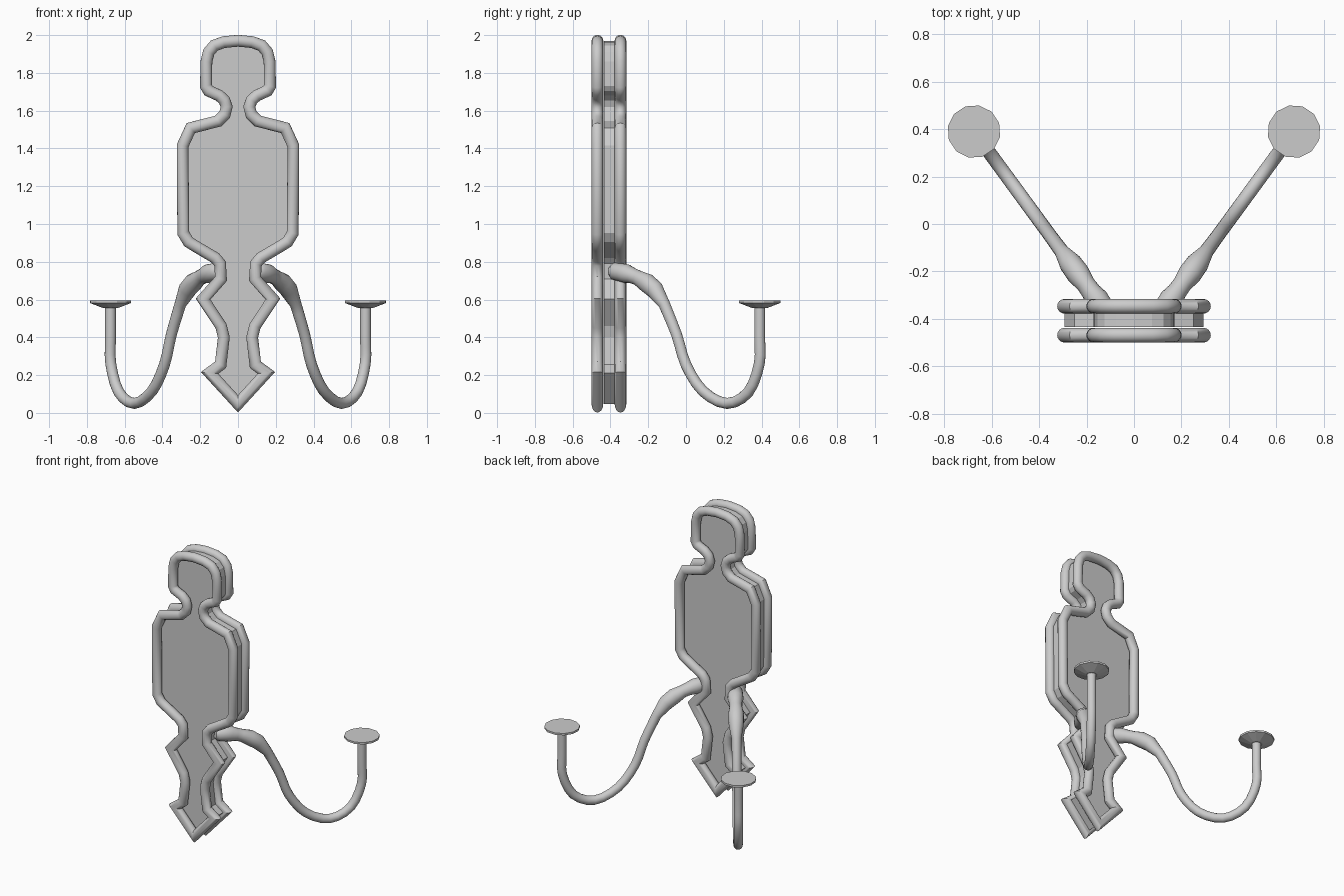
import bpy, bmesh
from math import sin, cos, pi, sqrt
from mathutils import Vector

if "Cube" in bpy.data.objects:
    bpy.data.objects.remove(bpy.data.objects["Cube"])


def finish(bm, name, angle=None):
    bmesh.ops.recalc_face_normals(bm, faces=bm.faces)
    me = bpy.data.meshes.new(name)
    bm.to_mesh(me)
    bm.free()
    ob = bpy.data.objects.new(name, me)
    bpy.context.collection.objects.link(ob)
    if angle:
        bpy.ops.object.select_all(action='DESELECT')
        ob.select_set(True)
        bpy.context.view_layer.objects.active = ob
        bpy.ops.object.shade_smooth_by_angle(angle=angle)
    return ob


def sweep(name, pts, radii, plane, closed, sides=16):
    """Round tube with mitred corners along a path lying in a plane."""
    bm = bmesh.new()
    n, rings = len(pts), []
    for i, p in enumerate(pts):
        a = pts[i - 1] if closed or i > 0 else None
        b = pts[(i + 1) % n] if closed or i < n - 1 else None
        d1 = (p - a).normalized() if a is not None else (b - p).normalized()
        d2 = (b - p).normalized() if b is not None else d1
        t = (d1 + d2).normalized()
        side = t.cross(plane) / max(t.dot(d1), 0.45)
        r = radii[i]
        rings.append([bm.verts.new(p + side * r * cos(k * 2 * pi / sides)
                                   + plane * r * sin(k * 2 * pi / sides))
                      for k in range(sides)])
    for i in range(n if closed else n - 1):
        A, B = rings[i], rings[(i + 1) % n]
        for k in range(sides):
            j = (k + 1) % sides
            bm.faces.new((A[k], A[j], B[j], B[k]))
    if not closed:
        bm.faces.new(rings[0])
        bm.faces.new(rings[-1])
    return finish(bm, name, 0.7)


def catmull(p, steps):
    """Smooth a list of vectors."""
    out = []
    for i in range(len(p) - 1):
        a, b, c, d = p[max(i - 1, 0)], p[i], p[i + 1], p[min(i + 2, len(p) - 1)]
        for s in range(steps):
            t = s / steps
            out.append(0.5 * (2 * b + (c - a) * t + (2 * a - 5 * b + 4 * c - d) * t**2
                              + (3 * b - a - 3 * c + d) * t**3))
    return out + [p[-1]]


# Half outline of the back plate (x, z), top to bottom
half = [(0, 1.97), (.075, 1.963), (.125, 1.945), (.155, 1.91), (.167, 1.86), (.17, 1.73),
        (.155, 1.705), (.1, 1.68), (.072, 1.655), (.06, 1.62), (.07, 1.58), (.105, 1.545),
        (.25, 1.508), (.293, 1.415), (.29, .952), (.262, .905), (.225, .882), (.12, .82),
        (.095, .79), (.09, .71), (.185, .603), (.09, .46), (.075, .4), (.092, .255),
        (.15, .212), (0, .048)]
outline = half + [(-x, z) for x, z in half[-2:0:-1]]

# Front and rear rim tubes
for name, y in (("front_rim", -.469), ("rear_rim", -.347)):
    sweep(name, [Vector((x, y, z)) for x, z in outline], [.031] * len(outline),
          Vector((0, 1, 0)), True)

# Plate between the rims
bm = bmesh.new()
face = bm.faces.new([bm.verts.new((x, -.435, z)) for x, z in outline])
new = bmesh.ops.extrude_face_region(bm, geom=[face], use_keep_orig=True)['geom']
bmesh.ops.translate(bm, vec=(0, .057, 0), verts=[v for v in new if isinstance(v, bmesh.types.BMVert)])
finish(bm, "back_plate")

# Arm profile (y, z, radius): turned knuckles, then a thin hook
knuckles = [(-.395, .752, .03), (-.38, .75, .046), (-.315, .737, .05), (-.285, .727, .042),
            (-.255, .715, .04), (-.21, .69, .05), (-.165, .652, .048)]
hook = [(-.115, .575, .031), (-.05, .415, .029), (0, .255, .029), (.09, .115, .029),
        (.217, .05, .029), (.33, .11, .029), (.388, .26, .029), (.39, .4, .029), (.39, .57, .029)]
profile = [Vector(k) for k in knuckles] + catmull([Vector(h) for h in hook], 3)
slope = .732

for s, side in ((1, "right"), (-1, "left")):
    path = [Vector((s * (.675 + slope * (p.x - .39)), p.x, p.y)) for p in profile]
    plane = Vector((1, -s * slope, 0)).normalized()
    sweep(side + "_arm", path, [p.z for p in profile], plane, False)

    # Drip dish at the arm end: flared disc
    bm = bmesh.new()
    rings = [[bm.verts.new((s * (.675 + r * cos(k * pi / 6 + .2)), .39 + r * sin(k * pi / 6 + .2), z))
              for k in range(12)] for r, z in ((.04, .555), (.112, .582), (.112, .595))]
    for A, B in zip(rings, rings[1:]):
        for k in range(12):
            j = (k + 1) % 12
            bm.faces.new((A[k], A[j], B[j], B[k]))
    bm.faces.new(rings[0])
    bm.faces.new(rings[-1])
    finish(bm, side + "_dish")
